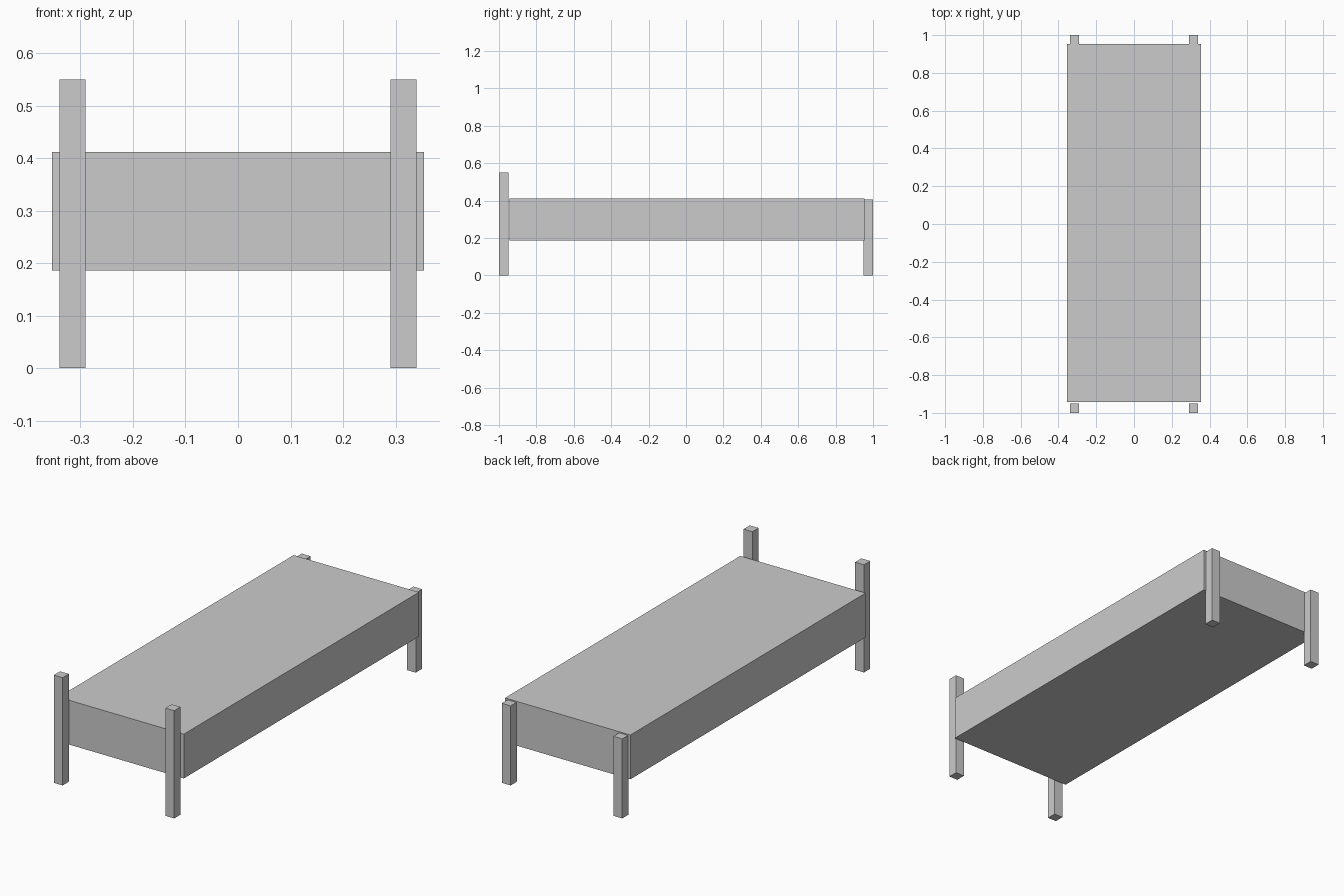
import bpy

cube = bpy.data.objects.get("Cube")
if cube:
    bpy.data.objects.remove(cube, do_unlink=True)

grey = bpy.data.materials.new("plain_grey")
grey.use_nodes = True
colour = (0.6, 0.6, 0.6, 1)
grey.diffuse_color = colour
grey.node_tree.nodes["Principled BSDF"].inputs["Base Color"].default_value = colour


def box(name, low, high):
    """Add a box spanning two opposite corners."""
    centre = [(a + b) / 2 for a, b in zip(low, high)]
    bpy.ops.mesh.primitive_cube_add(size=1, location=centre)
    part = bpy.context.object
    part.name = name
    part.scale = [b - a for a, b in zip(low, high)]
    bpy.ops.object.transform_apply(location=False, rotation=False, scale=True)
    part.data.materials.append(grey)
    return part


# Mattress block
box("bed_body", (-0.354, -0.943, 0.186), (0.354, 0.954, 0.412))

# Tall posts at the front, short posts at the back
for side, x in (("right", -0.34), ("left", 0.29)):
    box(f"front_{side}_post", (x, -1, 0), (x + 0.05, -0.95, 0.55))
    box(f"back_{side}_post", (x, 0.948, 0), (x + 0.05, 1, 0.406))
